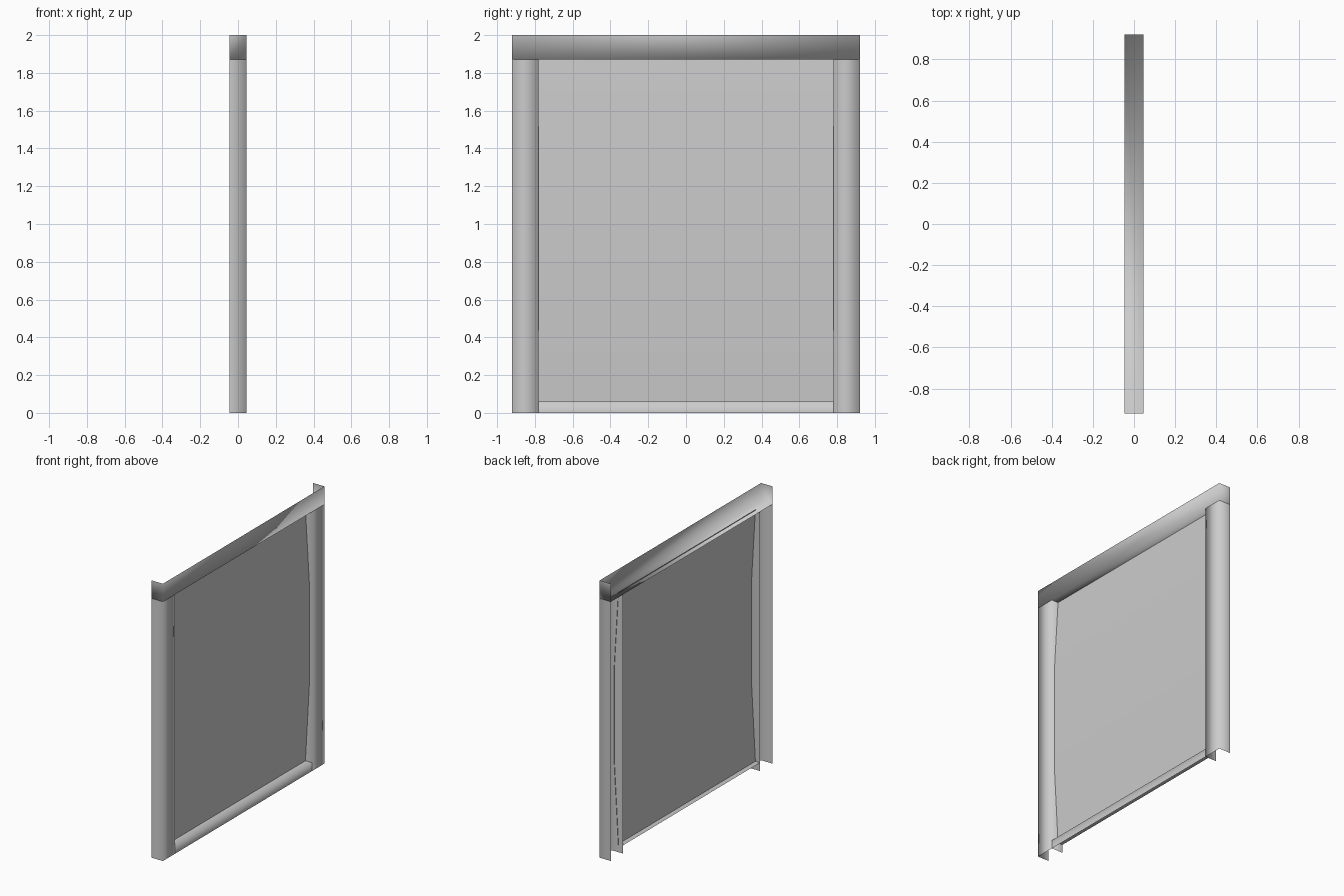
import bpy, bmesh

if "Cube" in bpy.data.objects:
    bpy.data.objects.remove(bpy.data.objects["Cube"])

X, Y, Z = 0.045, 0.92, 2.0          # outer half depth, half width, height
YI, ZH, ZS = 0.78, 1.87, 0.06       # opening half width, header underside, sill top


def sheet(name, rows, caps=()):
    """Skin a grid of points (rows of equal length), plus optional end faces."""
    bm = bmesh.new()
    grid = [[bm.verts.new(p) for p in row] for row in rows]
    for a, b in zip(grid, grid[1:]):
        for i in range(len(a) - 1):
            bm.faces.new((a[i], a[i + 1], b[i + 1], b[i]))
    for row, extra in caps:
        bm.faces.new(grid[row] + [bm.verts.new(extra)])
    bmesh.ops.recalc_face_normals(bm, faces=bm.faces)
    # Face the open shells outward, towards +x
    if sum(f.normal.x * f.calc_area() for f in bm.faces) < 0:
        bmesh.ops.reverse_faces(bm, faces=bm.faces)
    for f in bm.faces:
        f.smooth = True
    me = bpy.data.meshes.new(name)
    bm.to_mesh(me)
    bm.free()
    ob = bpy.data.objects.new(name, me)
    bpy.context.collection.objects.link(ob)
    return ob


# Side jambs: U channels open at the back
for label, s in (("left", -1), ("right", 1)):
    prof = [(-X, Y), (X, Y), (X, YI), (-X, YI)]
    sheet(label + "_jamb", [[(x, s * y, z) for x, y in prof] for z in (0, ZH)])

# Header: front and underside with closed ends, open top and back
prof = [(X, Z), (X, ZH), (-X, ZH)]
sheet("header", [[(x, y, z) for x, z in prof] for y in (-Y, Y)],
      caps=[(0, (-X, -Y, Z)), (1, (-X, Y, Z))])

# Sill: front and top
prof = [(X, 0), (X, ZS), (-X, ZS)]
sheet("sill", [[(x, y, z) for x, z in prof] for y in (-YI, YI)])

# Bowed panel, its edges just entering the frame
bow = [(-0.008, ZS - 0.005), (0.024, 0.63), (0.024, 1.34), (-0.008, ZH + 0.005)]
sheet("panel", [[(x, y, z) for x, z in bow] for y in (-YI - 0.004, YI + 0.004)])
